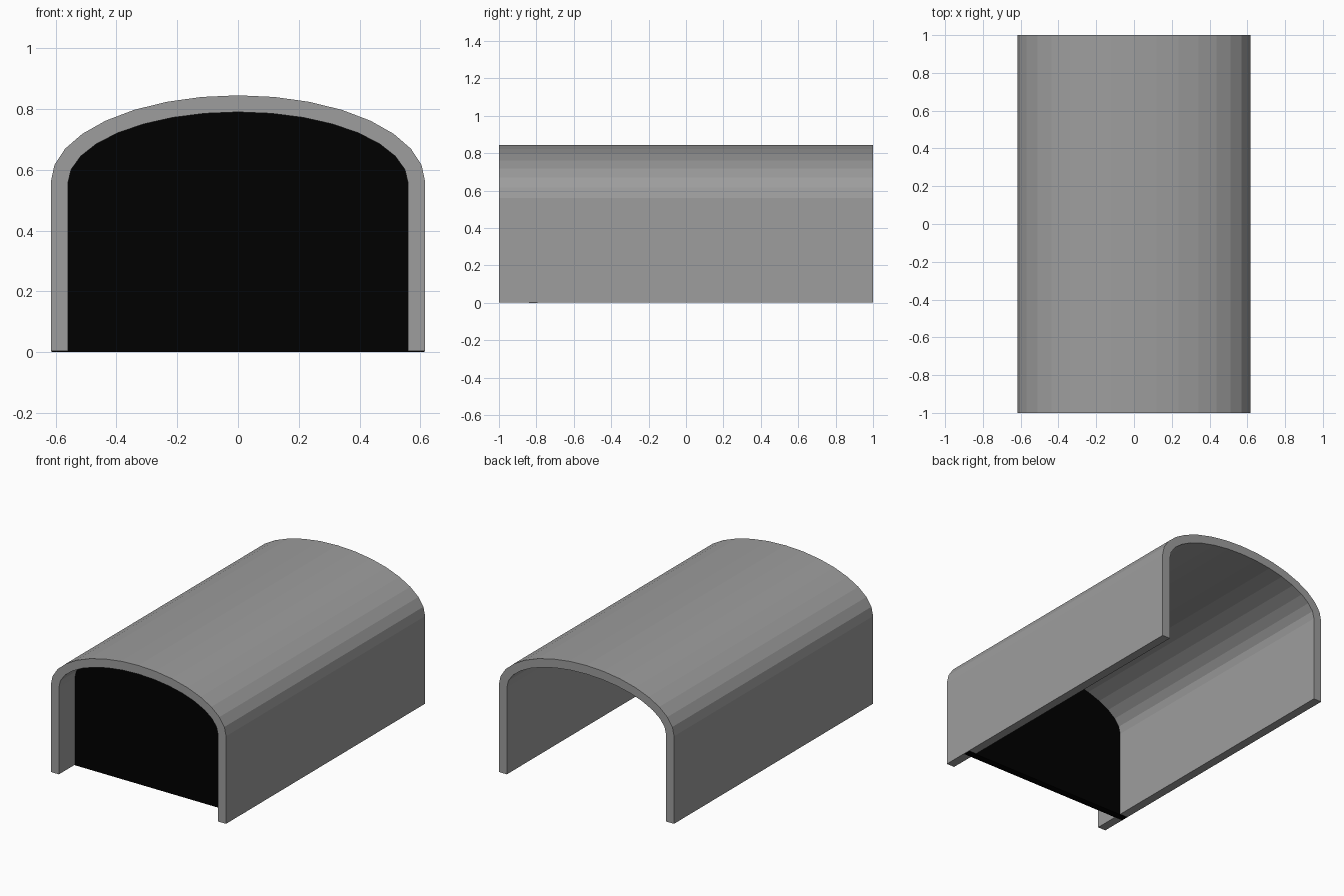
import bpy, bmesh, math

if "Cube" in bpy.data.objects:
    bpy.data.objects.remove(bpy.data.objects["Cube"])

SEGMENTS = 16


def arch_profile(half_width, spring, rise, base):
    """Open outline: right foot, elliptical arch, left foot."""
    pts = [(half_width, base)]
    for i in range(SEGMENTS + 1):
        a = math.pi * i / SEGMENTS
        pts.append((half_width * math.cos(a), spring + rise * math.sin(a)))
    pts.append((-half_width, base))
    return pts


def build(name, outline, y, depth, grey):
    """Fill an outline in the xz plane, extrude it along y and colour it."""
    bm = bmesh.new()
    face = bm.faces.new([bm.verts.new((x, y, z)) for x, z in outline])
    out = bmesh.ops.extrude_face_region(bm, geom=[face], use_keep_orig=True)
    moved = [v for v in out["geom"] if isinstance(v, bmesh.types.BMVert)]
    bmesh.ops.translate(bm, verts=moved, vec=(0, depth, 0))
    bmesh.ops.recalc_face_normals(bm, faces=bm.faces[:])
    # Clean triangles for the concave end caps
    bmesh.ops.triangulate(bm, faces=[f for f in bm.faces if len(f.verts) > 4])
    mesh = bpy.data.meshes.new(name)
    bm.to_mesh(mesh)
    bm.free()
    mat = bpy.data.materials.new(name + "_colour")
    mat.diffuse_color = (grey, grey, grey, 1)
    mat.use_nodes = True
    mat.node_tree.nodes["Principled BSDF"].inputs["Base Color"].default_value = mat.diffuse_color
    mesh.materials.append(mat)
    obj = bpy.data.objects.new(name, mesh)
    bpy.context.collection.objects.link(obj)
    return obj


# Vaulted shell, open at both ends and underneath
outer = arch_profile(0.616, 0.56, 0.285, 0.003)
inner = arch_profile(0.56, 0.555, 0.235, 0.003)
build("tunnel_shell", outer + inner[::-1], -1.0, 2.0, 0.34)

# Thin dark panel closing the passage just inside the front
build("dark_panel", arch_profile(0.613, 0.556, 0.28, 0.0), -0.84, 0.045, 0.0)
